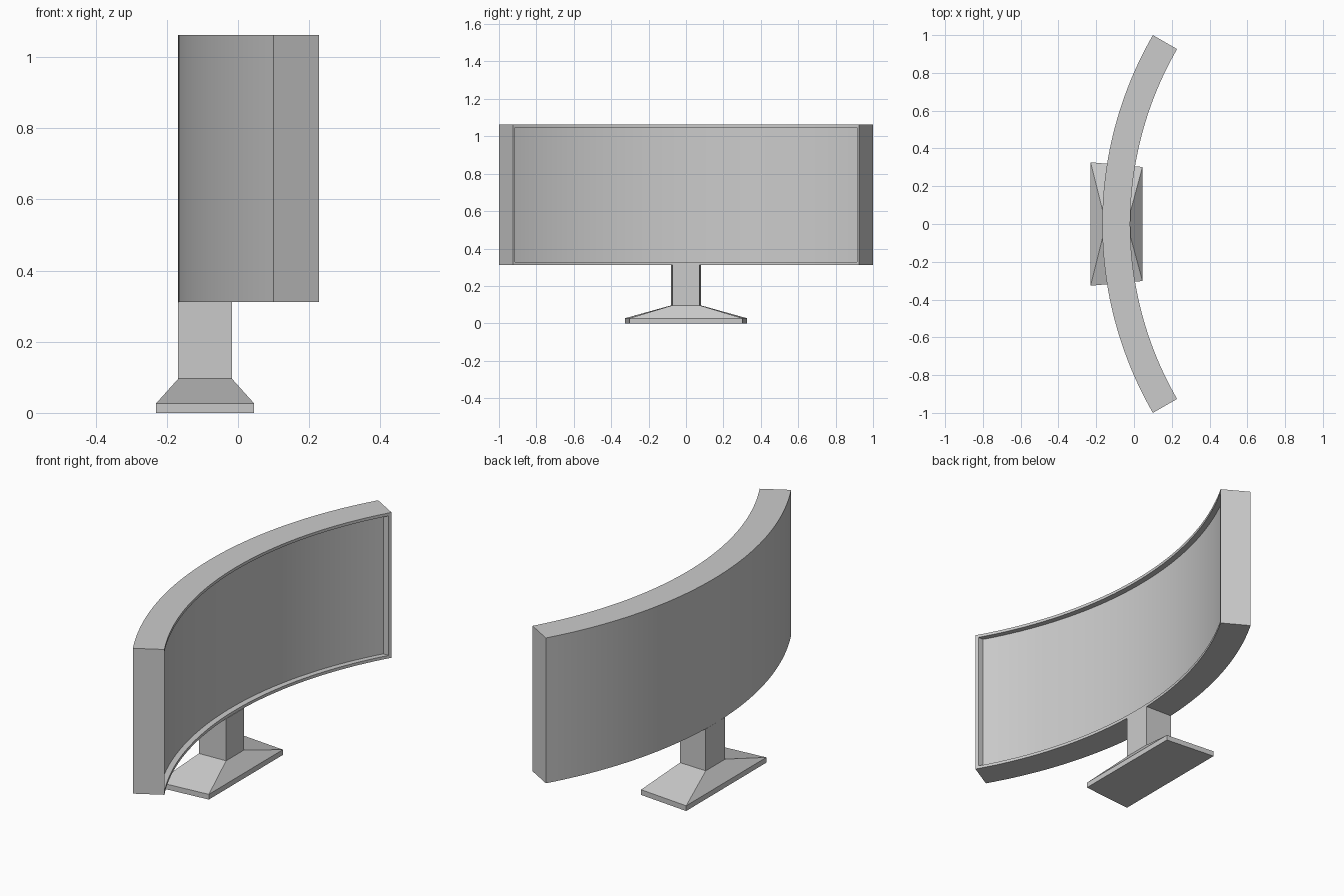
import bpy, bmesh
from math import sin, cos, radians

if "Cube" in bpy.data.objects:
    bpy.data.objects.remove(bpy.data.objects["Cube"])

R_BACK, R_FRONT = 2.0, 1.852      # radii of the curved housing
CX = 1.832                        # x of the curvature centre
Z0, Z1 = 0.312, 1.062             # housing bottom and top
SEG, HALF = 48, radians(30)
BEZEL, RECESS = 0.015, 0.03


def finish(bm, name):
    bmesh.ops.recalc_face_normals(bm, faces=bm.faces)
    mesh = bpy.data.meshes.new(name)
    bm.to_mesh(mesh)
    bm.free()
    ob = bpy.data.objects.new(name, mesh)
    bpy.context.collection.objects.link(ob)
    return ob


def loft(name, rings):
    """Capped skin through equal-length point rings; returns bmesh and side faces."""
    bm = bmesh.new()
    vs = [[bm.verts.new(p) for p in ring] for ring in rings]
    n = len(rings[0])
    sides = [[bm.faces.new((a[i], a[(i + 1) % n], b[(i + 1) % n], b[i])) for i in range(n)]
             for a, b in zip(vs, vs[1:])]
    bm.faces.new(vs[0])
    bm.faces.new(vs[-1])
    bmesh.ops.recalc_face_normals(bm, faces=bm.faces)
    return bm, sides


# Curved display housing: rectangular section swept along a 60 degree arc
rings = []
for i in range(SEG + 1):
    a = -HALF + 2 * HALF * i / SEG
    back = (CX - R_BACK * cos(a), R_BACK * sin(a))
    front = (CX - R_FRONT * cos(a), R_FRONT * sin(a))
    rings.append([(*back, Z0), (*back, Z1), (*front, Z1), (*front, Z0)])
bm, sides = loft("display", rings)

# Thin bezel and recessed screen on the concave side
screen = [s[2] for s in sides]
bmesh.ops.inset_region(bm, faces=screen, thickness=BEZEL, use_boundary=True, use_even_offset=True)
bmesh.ops.inset_region(bm, faces=screen, thickness=0.0, use_boundary=True)
bmesh.ops.translate(bm, verts=list({v for f in screen for v in f.verts}), vec=(-RECESS, 0, 0))
display = finish(bm, "curved_display")
bpy.context.view_layer.objects.active = display
display.select_set(True)
bpy.ops.object.shade_smooth_by_angle(angle=radians(20))


# Stand: tapered trapezoid sections for foot, slope and neck
def section(xb, yb, xf, yf, z):
    return [(xb, -yb, z), (xf, -yf, z), (xf, yf, z), (xb, yb, z)]


foot = (-0.23, 0.327, 0.045, 0.302)
neck = (-0.168, 0.079, -0.017, 0.073)
bm, _ = loft("stand", [section(*foot, 0.0), section(*foot, 0.027),
                       section(*neck, 0.096), section(*neck, Z0)])
finish(bm, "stand")
